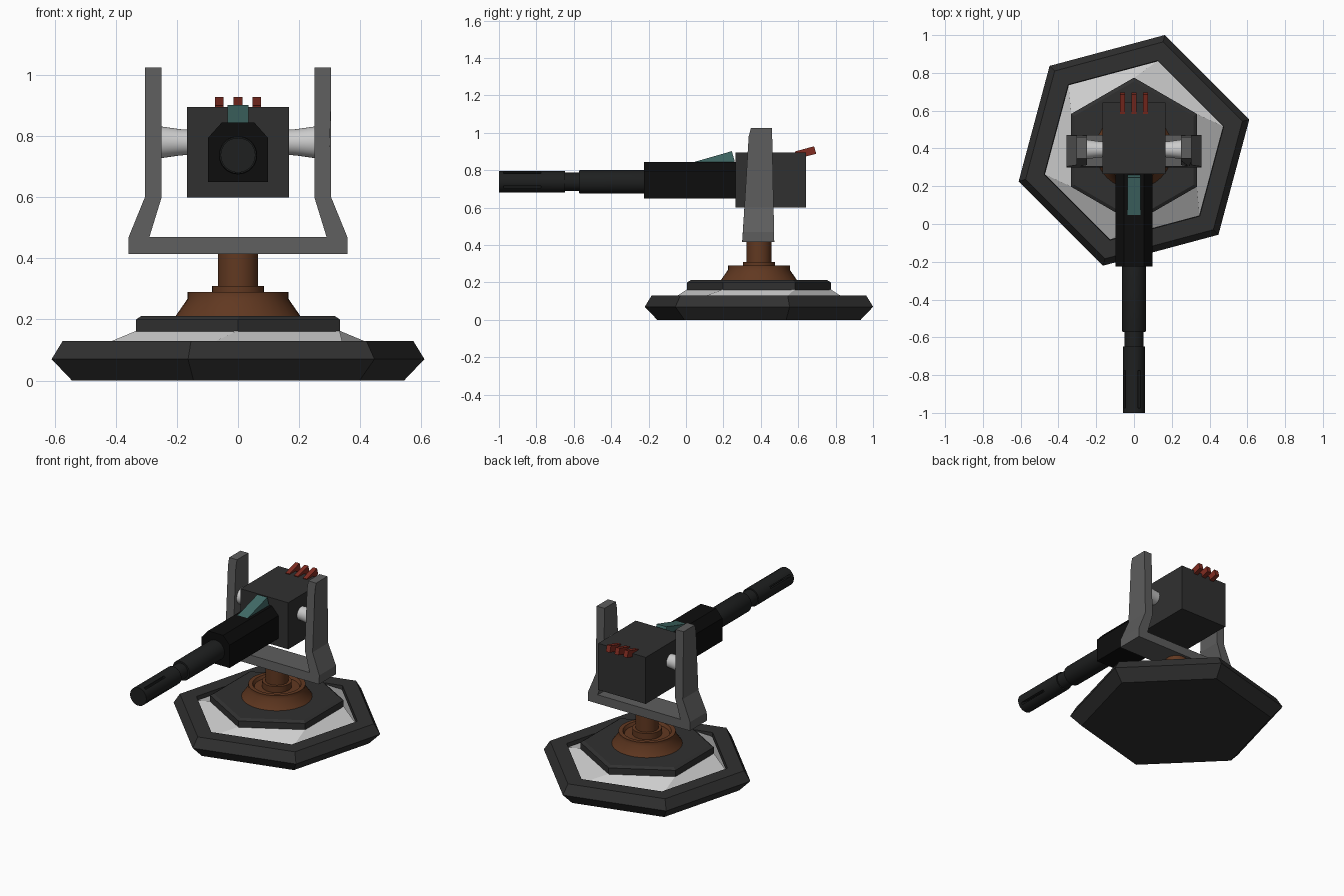
import bpy, bmesh
from math import sin, cos, radians
from mathutils import Matrix, Vector

if "Cube" in bpy.data.objects:
    bpy.data.objects.remove(bpy.data.objects["Cube"])

CY = 0.39     # turning axis of the mount (y)
BZ = 0.738    # barrel axis height


def material(name, rgb):
    m = bpy.data.materials.new(name)
    m.diffuse_color = (*rgb, 1)
    m.use_nodes = True
    m.node_tree.nodes["Principled BSDF"].inputs["Base Color"].default_value = m.diffuse_color
    return m


DARK = material("dark_grey", (0.03, 0.03, 0.03))
BLACK = material("black", (0.004, 0.004, 0.004))
GUN = material("gunmetal", (0.013, 0.014, 0.014))
STEEL = material("steel", (0.11, 0.11, 0.11))
LIGHT = material("light_grey", (0.65, 0.65, 0.65))
BROWN = material("brown", (0.12, 0.04, 0.015))
TEAL = material("teal", (0.055, 0.15, 0.14))
RED = material("red", (0.22, 0.025, 0.015))


def finish(name, bm, mat, smooth=False):
    bmesh.ops.recalc_face_normals(bm, faces=bm.faces[:])
    me = bpy.data.meshes.new(name)
    bm.to_mesh(me)
    bm.free()
    me.materials.append(mat)
    ob = bpy.data.objects.new(name, me)
    bpy.context.collection.objects.link(ob)
    bpy.ops.object.select_all(action='DESELECT')
    ob.select_set(True)
    bpy.context.view_layer.objects.active = ob
    if smooth:
        bpy.ops.object.shade_smooth_by_angle(angle=radians(35))
    return ob


def lathe(name, rings, mat, origin, rot=Matrix.Identity(4), sides=32, smooth=True):
    """rings: (radius, height, phase in degrees), capped at both ends"""
    bm = bmesh.new()
    loops = []
    for r, h, ph in rings:
        angs = [radians(ph + 360 * i / sides) for i in range(sides)]
        loops.append([bm.verts.new((r * cos(a), r * sin(a), h)) for a in angs])
    for lo, hi in zip(loops, loops[1:]):
        for i in range(sides):
            j = (i + 1) % sides
            bm.faces.new((lo[i], lo[j], hi[j], hi[i]))
    bm.faces.new(loops[0])
    bm.faces.new(loops[-1])
    bm.transform(Matrix.Translation(origin) @ rot)
    return finish(name, bm, mat, smooth)


def extrude(name, outline, place, a, b, mat):
    """sweep a 2D outline between depths a and b; place(u, v, depth) gives xyz"""
    bm = bmesh.new()
    near = [bm.verts.new(place(u, v, a)) for u, v in outline]
    far = [bm.verts.new(place(u, v, b)) for u, v in outline]
    bm.faces.new(near)
    bm.faces.new(far)
    n = len(outline)
    for i in range(n):
        j = (i + 1) % n
        bm.faces.new((near[i], near[j], far[j], far[i]))
    return finish(name, bm, mat)


def along_y(u, v, d):
    return (u, d, v)


def along_x(u, v, d):
    return (d, u, v)


def mirrored(half):
    return half + [(-x, z) for x, z in reversed(half)]


# hexagonal base: rim with lip, light sloped skirt, upper plate
C = Vector((0, CY, 0))
lathe("base_rim", [(0.563, 0, 15), (0.632, 0.07, 15), (0.594, 0.13, 15),
                   (0.492, 0.13, 15), (0.49, 0.105, 15)], DARK, C, sides=6, smooth=False)
lathe("base_skirt", [(0.491, 0.104, 15), (0.384, 0.163, 30)], LIGHT, C, sides=6, smooth=False)
lathe("base_plate", [(0.385, 0.16, 30), (0.385, 0.2, 30), (0.365, 0.212, 30)],
      DARK, C, sides=6, smooth=False)

# swivel column with grooved collar
lathe("swivel_column", [(r, z, 0) for r, z in [
    (0.205, 0.21), (0.165, 0.268), (0.165, 0.29), (0.14, 0.29), (0.13, 0.272),
    (0.085, 0.272), (0.085, 0.31), (0.066, 0.31), (0.066, 0.42)]], BROWN, C)

# yoke: U outline, depth tapering with height
FRONT = [(0.415, 0.30), (0.47, 0.304), (0.6, 0.312), (0.98, 0.335), (1.025, 0.347)]


def yoke_point(x, z, back):
    if back:
        return (x, 0.472 - 0.012 * (z - 0.415) / 0.61, z)
    return (x, dict(FRONT)[z], z)


extrude("yoke", mirrored([(0.29, 0.47), (0.25, 0.6), (0.25, 0.98), (0.25, 1.025),
                          (0.305, 1.025), (0.305, 0.98), (0.305, 0.6),
                          (0.358, 0.47), (0.358, 0.415)]), yoke_point, 0, 1, STEEL)

# trunnion pins
for side, label in ((1, "right"), (-1, "left")):
    lathe("trunnion_" + label, [(0.041, 0.16, 0), (0.043, 0.19, 0), (0.052, 0.252, 0)],
          LIGHT, (0, 0.395, 0.78), Matrix.Rotation(radians(90 * side), 4, 'Y'))

# receiver box and chamfered shroud
extrude("receiver", mirrored([(0.167, 0.6), (0.167, 0.895)]), along_y, 0.265, 0.642, DARK)
extrude("shroud", mirrored([(0.098, 0.65), (0.098, 0.795), (0.053, 0.845)]),
        along_y, -0.225, 0.27, BLACK)

# barrel and muzzle, lathed along -y
AIM = Matrix.Rotation(radians(90), 4, 'X')
B = Vector((0, 0, BZ))
lathe("barrel", [(r, d, 0) for r, d in [
    (0.063, 0.2), (0.063, 0.565), (0.06, 0.572), (0.049, 0.572), (0.049, 0.66)]], GUN, B, AIM)
muzzle = lathe("muzzle", [(0.057, 0.648, 0), (0.057, 1.0, 0)], GUN, B, AIM)

# vent slots cut through the muzzle
for ang in (60, 150):
    bm = bmesh.new()
    bmesh.ops.create_cube(bm, size=1)
    bm.transform(Matrix.Translation((0, -0.875, BZ)) @ Matrix.Rotation(radians(-ang), 4, 'Y')
                 @ Matrix.Diagonal((0.2, 0.2, 0.014, 1)))
    cutter = finish("slot_cutter", bm, GUN)
    cutter.hide_render = True
    mod = muzzle.modifiers.new("slot", 'BOOLEAN')
    mod.operation = 'DIFFERENCE'
    mod.solver = 'EXACT'
    mod.object = cutter
    bpy.context.view_layer.objects.active = muzzle
    bpy.ops.object.modifier_apply(modifier=mod.name)
    bpy.data.objects.remove(cutter)

# sight wedge and rear fins
extrude("sight_wedge", [(0.04, 0.843), (0.245, 0.902), (0.26, 0.85), (0.26, 0.843)],
        along_x, -0.035, 0.035, TEAL)
for i, x in enumerate((-0.061, 0, 0.061)):
    extrude(f"rear_fin_{i + 1}", [(0.582, 0.9), (0.685, 0.928), (0.696, 0.888), (0.593, 0.862)],
            along_x, x - 0.014, x + 0.014, RED)
